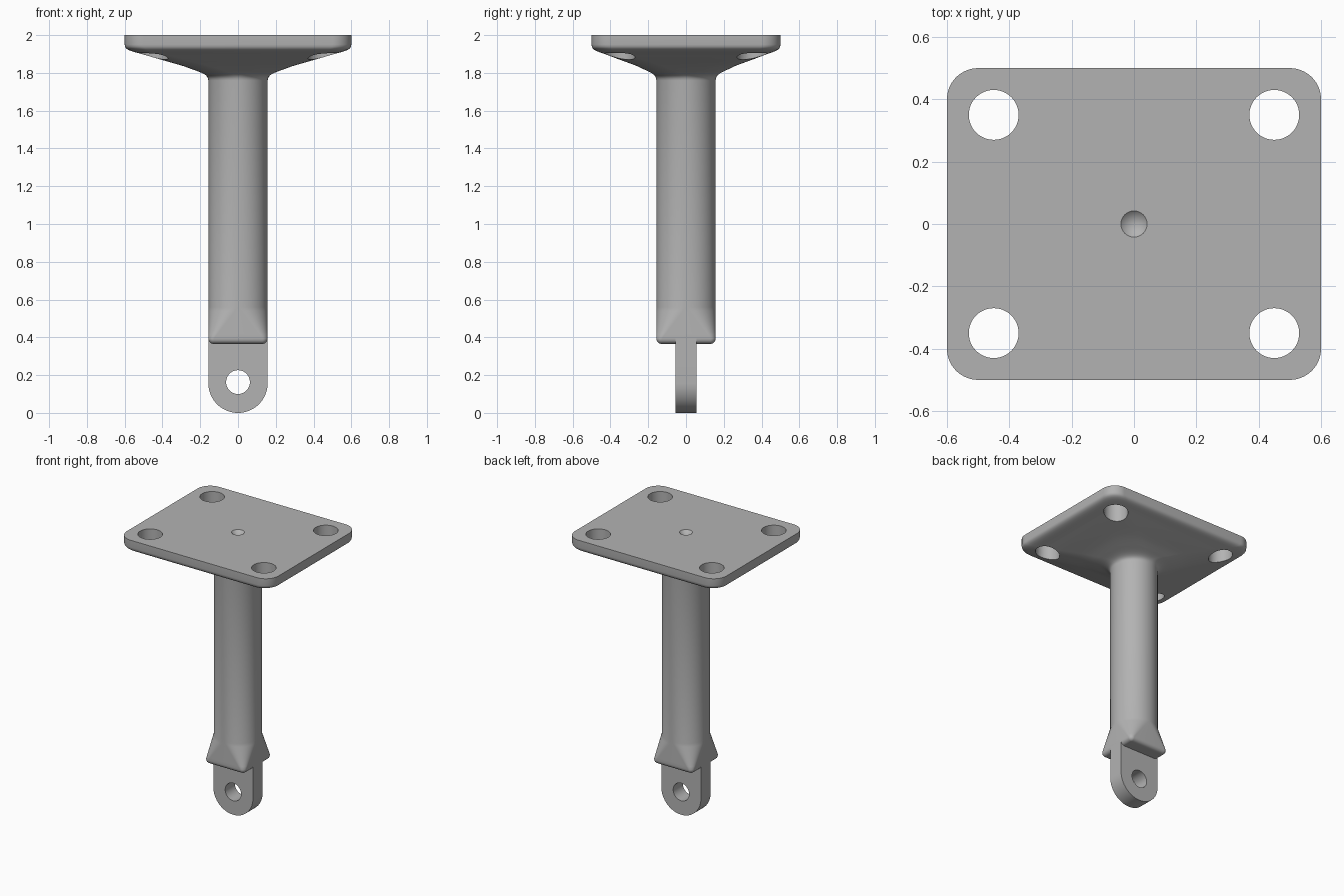
import bpy, bmesh, math
from mathutils import Vector
from mathutils.geometry import interpolate_bezier

cube = bpy.data.objects.get("Cube")
if cube:
    bpy.data.objects.remove(cube, do_unlink=True)

R = 0.157      # shaft radius, also half the foot width
STEPS = 14     # segments per rounded corner

metal = bpy.data.materials.new("grey metal")
metal.use_nodes = True
metal.diffuse_color = (0.45, 0.45, 0.45, 1)
metal.node_tree.nodes["Principled BSDF"].inputs["Base Color"].default_value = metal.diffuse_color


def ring(bm, hx, hy, r, z):
    """Rounded rectangle of vertices at height z."""
    verts = []
    for k, (sx, sy) in enumerate(((1, 1), (-1, 1), (-1, -1), (1, -1))):
        for i in range(STEPS + 1):
            a = (k + i / STEPS) * math.pi / 2
            verts.append(bm.verts.new((sx * (hx - r) + r * math.cos(a),
                                       sy * (hy - r) + r * math.sin(a), z)))
    return verts


def skin(bm, rings):
    """Join rings with quads and cap both ends."""
    for a, b in zip(rings, rings[1:]):
        for i in range(len(a)):
            j = (i + 1) % len(a)
            bm.faces.new((a[i], a[j], b[j], b[i]))
    bm.faces.new(rings[0])
    bm.faces.new(rings[-1])


def finish(name, bm):
    bmesh.ops.remove_doubles(bm, verts=bm.verts, dist=1e-5)
    bmesh.ops.recalc_face_normals(bm, faces=bm.faces)
    mesh = bpy.data.meshes.new(name)
    bm.to_mesh(mesh)
    bm.free()
    mesh.materials.append(metal)
    obj = bpy.data.objects.new(name, mesh)
    bpy.context.collection.objects.link(obj)
    return obj


def cutter(r1, r2, depth, location, rotation=(0, 0, 0)):
    bpy.ops.mesh.primitive_cone_add(vertices=48, radius1=r1, radius2=r2, depth=depth,
                                    location=location, rotation=rotation)
    obj = bpy.context.object
    obj.hide_render = True
    obj.data.materials.append(metal)
    return obj


def cut(obj, cutters):
    bpy.context.view_layer.objects.active = obj
    for c in cutters:
        mod = obj.modifiers.new("cut", 'BOOLEAN')
        mod.operation = 'DIFFERENCE'
        mod.solver = 'EXACT'
        mod.object = c
        bpy.ops.object.modifier_apply(modifier=mod.name)
        bpy.data.objects.remove(c, do_unlink=True)


def smooth(obj):
    bpy.ops.object.select_all(action='DESELECT')
    obj.select_set(True)
    bpy.context.view_layer.objects.active = obj
    bpy.ops.object.shade_smooth_by_angle(angle=math.radians(32))


# Flared plate, round shaft and square foot as one skin, top to bottom
def curve(points, count):
    return interpolate_bezier(*[Vector((f, z, 0)) for f, z in points], count)


flare = [Vector((1, 2, 0))]
flare += curve([(1, 1.95), (1, 1.915), (0.90, 1.915), (0.72, 1.89)], 9)
flare += curve([(0.72, 1.89), (0.5, 1.86), (0.3, 1.84), (0.2, 1.82)], 6)[1:]
flare += curve([(0.2, 1.82), (0.07, 1.80), (0, 1.79), (0, 1.76)], 9)[1:]

bm = bmesh.new()
rings = []
for f, z, _ in flare:
    rings.append(ring(bm, R + (0.6 - R) * f, R + (0.5 - R) * f, R + (0.1 - R) * f, z))
for i in range(9):
    t = i / 8
    rings.append(ring(bm, R, R, R + (0.03 - R) * t, 0.56 - 0.165 * t))
for i in range(1, 6):
    a = i / 5 * math.pi / 2
    inset = 0.028 * (1 - math.cos(a))
    rings.append(ring(bm, R - inset, R - inset, 0.03 - inset, 0.393 - 0.028 * math.sin(a)))
skin(bm, rings)
body = finish("plate_and_shaft", bm)

# Four bolt holes and a centre dimple
holes = [cutter(0.08, 0.08, 0.6, (sx * 0.45, sy * 0.35, 1.95)) for sx in (-1, 1) for sy in (-1, 1)]
holes.append(cutter(0, 0.0525, 0.05, (0, 0, 1.985)))
cut(body, holes)
smooth(body)

# Round-ended lug below the foot
bm = bmesh.new()
outline = [(R, 0.4), (-R, 0.4)]
for i in range(33):
    a = math.pi + math.pi * i / 32
    outline.append((R * math.cos(a), R + R * math.sin(a)))
sides = [[bm.verts.new((x, y, z)) for x, z in outline] for y in (-0.055, 0.055)]
skin(bm, sides)
lug = finish("lug", bm)
cut(lug, [cutter(0.063, 0.063, 0.4, (0, 0, 0.163), (math.pi / 2, 0, 0))])
smooth(lug)
